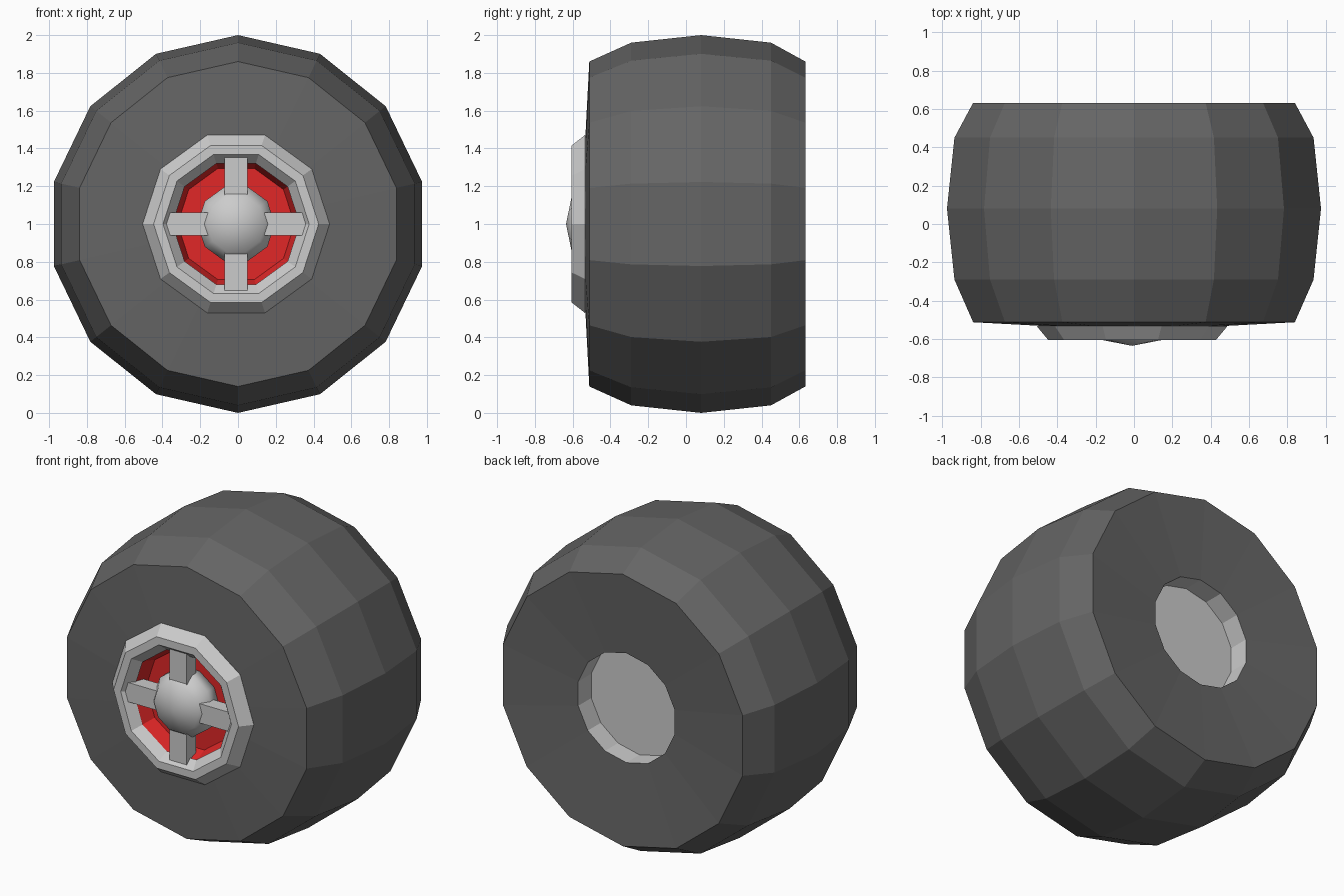
import bpy, bmesh
from math import sin, cos, tau
from mathutils import Matrix

if "Cube" in bpy.data.objects:
    bpy.data.objects.remove(bpy.data.objects["Cube"])


def lathe(name, profile, sides, start, centre, closed=False, mat=None):
    """Revolve (radius, y) points about the y axis."""
    bm = bmesh.new()
    rings = []
    for r, y in profile:
        if r == 0:
            rings.append([bm.verts.new((centre[0], y, centre[1]))] * sides)
            continue
        rings.append([bm.verts.new((centre[0] + r * cos(start + tau * i / sides), y,
                                    centre[1] + r * sin(start + tau * i / sides)))
                      for i in range(sides)])
    pairs = list(zip(rings, rings[1:]))
    if closed:
        pairs.append((rings[-1], rings[0]))
    for a, b in pairs:
        for i in range(sides):
            j = (i + 1) % sides
            corners = list(dict.fromkeys((a[i], a[j], b[j], b[i])))
            if len(corners) > 2:
                bm.faces.new(corners)
    return finish(name, bm, mat)


def finish(name, bm, mat=None):
    bmesh.ops.recalc_face_normals(bm, faces=bm.faces[:])
    mesh = bpy.data.meshes.new(name)
    bm.to_mesh(mesh)
    bm.free()
    obj = bpy.data.objects.new(name, mesh)
    bpy.context.collection.objects.link(obj)
    if mat:
        mesh.materials.append(mat)
    return obj


def colour(name, rgb):
    mat = bpy.data.materials.new(name)
    mat.diffuse_color = (*rgb, 1)
    mat.use_nodes = True
    mat.node_tree.nodes["Principled BSDF"].inputs["Base Color"].default_value = mat.diffuse_color
    return mat


red = colour("red", (0.75, 0.02, 0.02))
rubber = colour("rubber", (0.13, 0.13, 0.13))
HUB = (-0.01, 1.0)

# Fat faceted tyre, its back face slightly dished
lathe("tyre", [(0.42, -0.42), (0.42, -0.535), (0.86, -0.512), (0.96, -0.29), (1.0, 0.08),
               (0.96, 0.45), (0.86, 0.632), (0.346, 0.595)], 14, tau / 4, (0, 1.0), mat=rubber)

# Shallow recess in the back of the wheel
recess = lathe("back_recess", [(0.346, 0.595), (0.346, 0.465), (0, 0.465)], 14, tau / 4, (0, 1.0))
recess.data.flip_normals()
if recess.data.polygons[-1].normal.y < 0:
    recess.data.flip_normals()

# Bevelled wheel rim
lathe("rim", [(0.495, -0.535), (0.437, -0.605), (0.387, -0.605), (0.337, -0.55),
              (0.40, -0.49), (0.47, -0.50)], 10, 0, HUB, closed=True)

# Red dish behind the spokes
lathe("red_dish", [(0, -0.46), (0.31, -0.46), (0.345, -0.552), (0.345, -0.43), (0, -0.43)],
      10, 0, HUB, mat=red)

# Smooth domed hub cap
hub = lathe("hub_cap", [(0, -0.635), (0.155, -0.605), (0.205, -0.53), (0.205, -0.45), (0, -0.45)],
            10, 0, HUB)
for p in hub.data.polygons:
    p.use_smooth = True

# Four spokes set into the rim
bm = bmesh.new()
for k in range(4):
    place = (Matrix.Translation((HUB[0], 0, HUB[1])) @ Matrix.Rotation(k * tau / 4, 4, 'Y')
             @ Matrix.Translation((0.245, -0.54, 0)) @ Matrix.Diagonal((0.27, 0.09, 0.122, 1)))
    bmesh.ops.create_cube(bm, size=1, matrix=place)
finish("spokes", bm)
